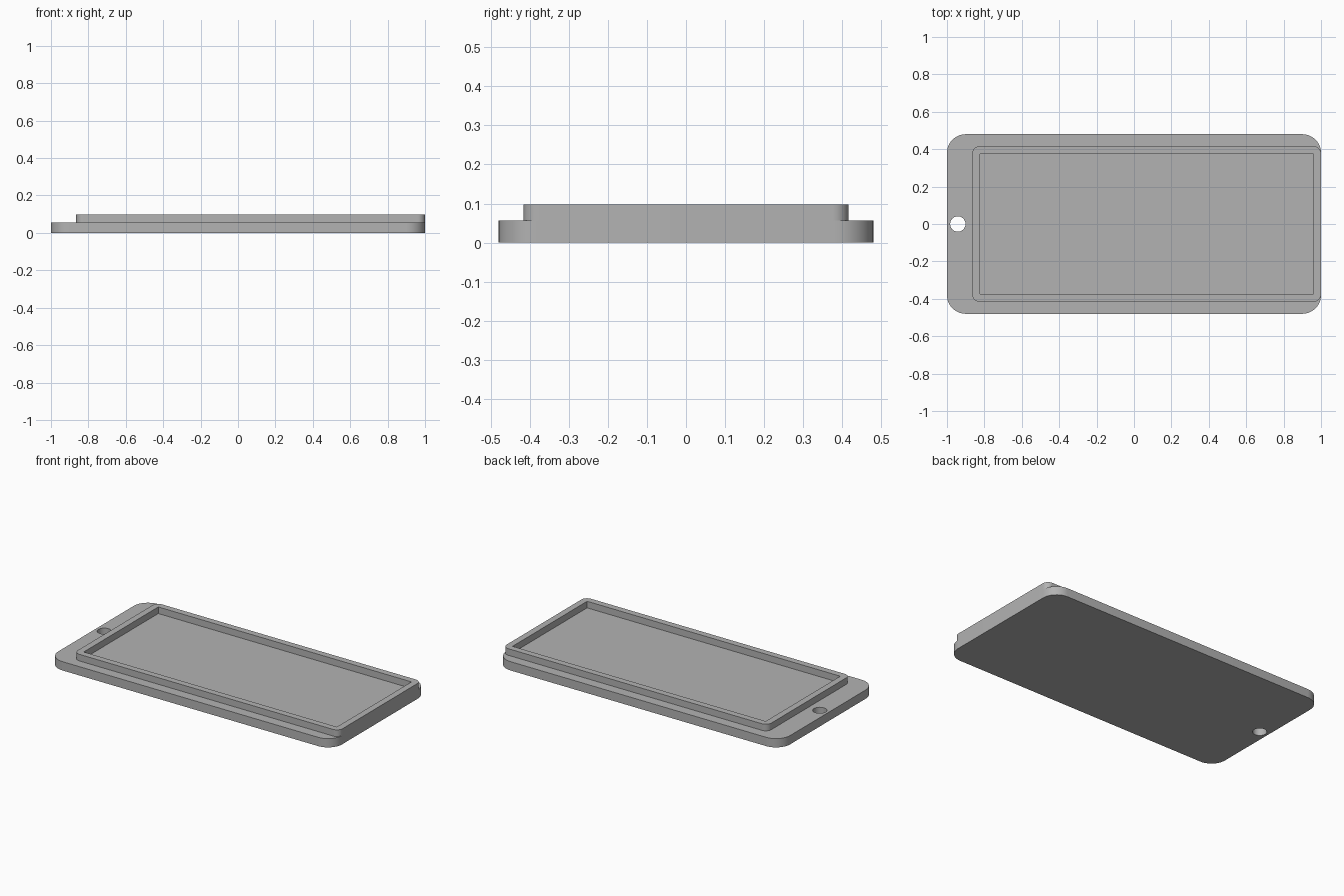
import bpy
import bmesh
from math import cos, sin, pi

if "Cube" in bpy.data.objects:
    bpy.data.objects.remove(bpy.data.objects["Cube"], do_unlink=True)

PLATE_TOP, RIM_TOP, WALL = 0.056, 0.098, 0.041

grey = bpy.data.materials.new("plain grey")
grey.use_nodes = True
colour = (0.45, 0.45, 0.45, 1)
grey.diffuse_color = colour
grey.node_tree.nodes["Principled BSDF"].inputs["Base Color"].default_value = colour


def circle(cx, cy, r, steps=48):
    return [(cx + r * cos(2 * pi * i / steps), cy + r * sin(2 * pi * i / steps))
            for i in range(steps)]


def rounded_rect(x0, x1, half_y, r, steps=12):
    """Outline with quarter-circle corners; square corners when r is zero."""
    corners = [(x1 - r, half_y - r), (x0 + r, half_y - r),
               (x0 + r, r - half_y), (x1 - r, r - half_y)]
    if r == 0:
        return corners
    return [(cx + r * cos(a), cy + r * sin(a))
            for q, (cx, cy) in enumerate(corners)
            for a in [(q + i / steps) * pi / 2 for i in range(steps + 1)]]


def slab(name, outline, hole, z0, z1):
    """Extrude an outline with one opening into a solid slab."""
    bm = bmesh.new()
    for loop in (outline, hole):
        verts = [bm.verts.new((x, y, z0)) for x, y in loop]
        for a, b in zip(verts, verts[1:] + verts[:1]):
            bm.edges.new((a, b))
    bmesh.ops.triangle_fill(bm, edges=bm.edges[:], use_beauty=True)
    grown = bmesh.ops.extrude_face_region(bm, geom=bm.faces[:], use_keep_orig=True)
    top = [g for g in grown["geom"] if isinstance(g, bmesh.types.BMVert)]
    bmesh.ops.translate(bm, verts=top, vec=(0, 0, z1 - z0))
    bmesh.ops.recalc_face_normals(bm, faces=bm.faces[:])
    mesh = bpy.data.meshes.new(name)
    bm.to_mesh(mesh)
    bm.free()
    mesh.materials.append(grey)
    obj = bpy.data.objects.new(name, mesh)
    bpy.context.collection.objects.link(obj)
    bpy.ops.object.select_all(action="DESELECT")
    obj.select_set(True)
    bpy.context.view_layer.objects.active = obj
    bpy.ops.object.shade_smooth_by_angle(angle=pi / 6)


# Base plate with a round hanging hole at one end
slab("base_plate", rounded_rect(-1, 1, 0.48, 0.1),
     circle(-0.942, 0, 0.041), 0, PLATE_TOP)

# Raised rim, flush with the far end of the plate, with a square-cornered tray
slab("raised_rim", rounded_rect(-0.865, 1, 0.416, 0.04),
     rounded_rect(-0.865 + WALL, 1 - WALL, 0.416 - WALL, 0), PLATE_TOP, RIM_TOP)
